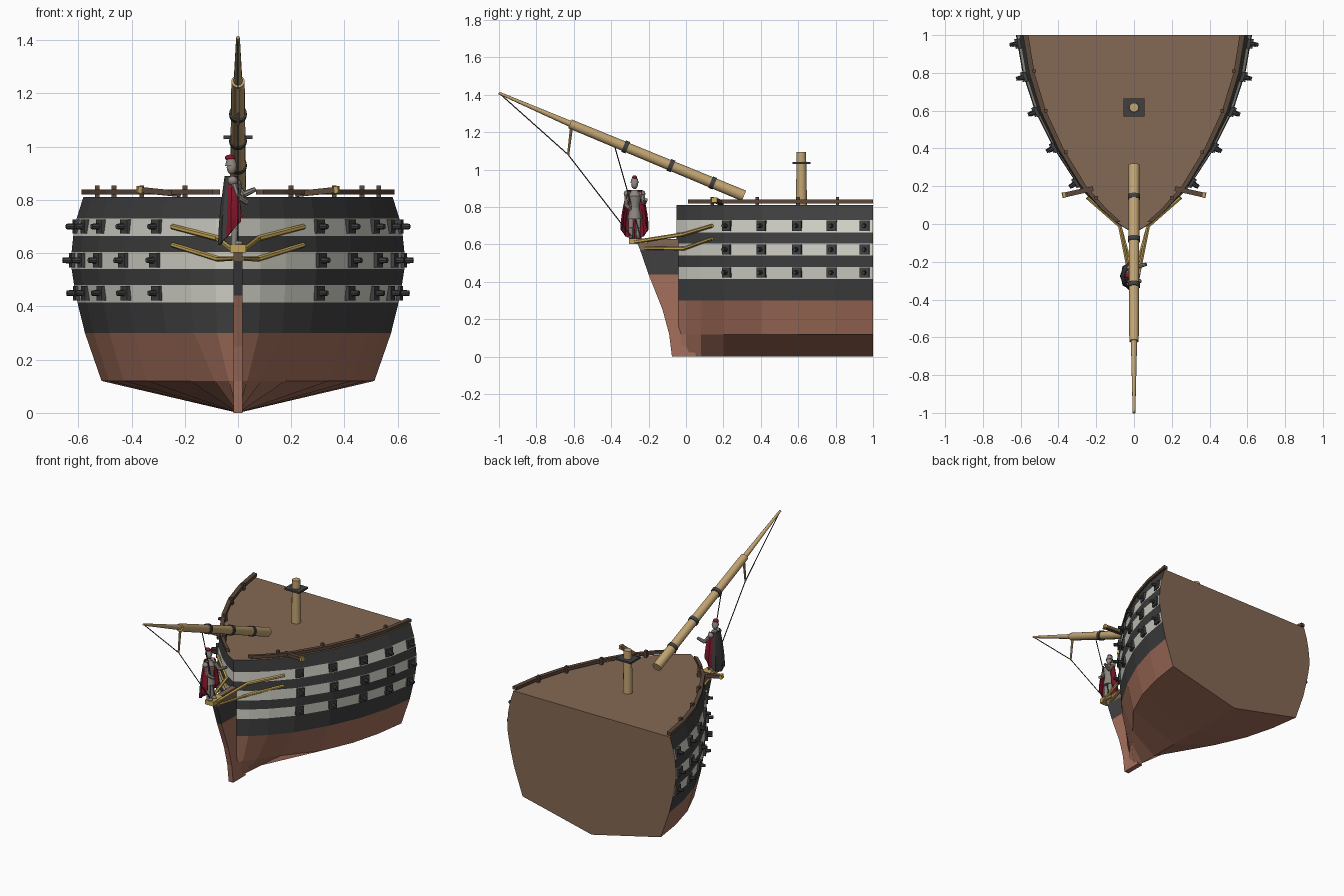
import bpy, bmesh, math
from mathutils import Vector, Matrix

if "Cube" in bpy.data.objects:
    bpy.data.objects.remove(bpy.data.objects["Cube"])


def material(name, r, g, b):
    """Flat material from display-space 0-255 values."""
    col = [((c / 255 + 0.055) / 1.055) ** 2.4 for c in (r, g, b)] + [1]
    m = bpy.data.materials.new(name)
    m.use_nodes = True
    m.diffuse_color = col
    m.node_tree.nodes["Principled BSDF"].inputs["Base Color"].default_value = col
    return m


COPPER = material("copper_red", 165, 112, 92)
BLACK = material("dark_paint", 64, 64, 64)
WHITE = material("off_white_paint", 212, 212, 202)
DECK = material("deck_brown", 132, 105, 84)
RAIL = material("rail_brown", 92, 72, 58)
WOOD = material("spar_wood", 194, 164, 114)
GOLD = material("gilded", 196, 164, 86)
RED = material("cape_red", 132, 22, 42)
STEEL = material("armour_grey", 140, 135, 128)


def finish(name, bm, mats, smooth=False):
    me = bpy.data.meshes.new(name)
    bmesh.ops.recalc_face_normals(bm, faces=bm.faces)
    bm.to_mesh(me)
    bm.free()
    for m in mats:
        me.materials.append(m)
    if smooth:
        me.polygons.foreach_set("use_smooth", [True] * len(me.polygons))
        me.set_sharp_from_angle(angle=math.radians(40))
    ob = bpy.data.objects.new(name, me)
    bpy.context.collection.objects.link(ob)
    return ob


def box(name, centre, size, mat, rot=None):
    bm = bmesh.new()
    mtx = Matrix.Translation(centre) @ (rot or Matrix()) @ Matrix.Diagonal((*size, 1))
    bmesh.ops.create_cube(bm, size=1, matrix=mtx)
    return finish(name, bm, [mat])


def rod(name, points, radii, mat, sides=12):
    """Tapered round bar through the given points."""
    bm = bmesh.new()
    for i, (a, b) in enumerate(zip(points, points[1:])):
        a, b = Vector(a), Vector(b)
        q = (b - a).to_track_quat('Z', 'Y').to_matrix().to_4x4()
        bmesh.ops.create_cone(bm, cap_ends=True, segments=sides, radius1=radii[i],
                              radius2=radii[i + 1], depth=(b - a).length,
                              matrix=Matrix.Translation((a + b) / 2) @ q)
    return finish(name, bm, [mat], sides > 6)


def ball(name, centre, size, mat):
    bm = bmesh.new()
    bmesh.ops.create_uvsphere(bm, u_segments=14, v_segments=8, radius=1,
                              matrix=Matrix.Translation(centre) @ Matrix.Diagonal((*size, 1)))
    return finish(name, bm, [mat], True)


# Hull shape: plan half-widths by station, and width factor by level
PLAN = [(-.05, 0), (0, .085), (.08, .18), (.2, .295), (.4, .425), (.6, .525), (.8, .59), (1, .625)]
LEVELS = [(0, 0, 0), (.12, .82, 0), (.3, .92, 0), (.415, .965, 1), (.48, .985, 2), (.54, 1, 1),
          (.605, 1, 2), (.665, .99, 1), (.73, .97, 2), (.81, .93, 1)]


def interp(table, t):
    for a, b in zip(table, table[1:]):
        if t <= b[0]:
            return a[1] + (b[1] - a[1]) * (t - a[0]) / (b[0] - a[0])
    return table[-1][1]


def half_width(y, z):
    w = interp(PLAN, y) * interp(LEVELS, z)
    fine = min(1, .5 + max(y, 0) * 1.2)
    return w * (fine if z < .2 else 1)


bm = bmesh.new()
rings = []
for y, _ in PLAN:
    rings.append({s: [bm.verts.new((s * half_width(y, z), y, z)) for z, _, _ in LEVELS]
                  for s in (-1, 1)})
for a, b in zip(rings, rings[1:]):
    for s in (-1, 1):
        for k in range(len(LEVELS) - 1):
            f = bm.faces.new((a[s][k], b[s][k], b[s][k + 1], a[s][k + 1]))
            f.material_index = LEVELS[k + 1][2]
    bm.faces.new((a[-1][-1], a[1][-1], b[1][-1], b[-1][-1])).material_index = 3
bm.faces.new(rings[-1][1] + rings[-1][-1][:0:-1]).material_index = 3
bmesh.ops.remove_doubles(bm, verts=bm.verts, dist=.0005)
finish("hull", bm, [COPPER, BLACK, WHITE, DECK])

# Stem and beak: rows of height, front edge, back edge and colour of the band above
ROWS = [(0, -.075, .06, 0), (.12, -.09, .0, 0), (.25, -.125, -.02, 0), (.44, -.2, -.02, 1),
        (.57, -.245, -.02, 2), (.63, -.27, -.02, 2)]
bm = bmesh.new()
rows = [[bm.verts.new((x, y, z)) for x, y in ((-.017, b), (-.017, f), (.017, f), (.017, b))]
        for z, f, b, _ in ROWS]
for lo, hi, row in zip(rows, rows[1:], ROWS):
    for i in range(4):
        j = (i + 1) % 4
        bm.faces.new((lo[i], lo[j], hi[j], hi[i])).material_index = row[3]
bm.faces.new(rows[0])
bm.faces.new(rows[-1]).material_index = 2
finish("stem", bm, [COPPER, BLACK, DECK])
box("figure_platform", (0, -.255, .617), (.06, .1, .03), GOLD)

# Guns in three rows per side, square to the hull
for s, side in ((1, "left"), (-1, "right")):
    for z in (.45, .573, .7):
        for n, y in enumerate((.22, .405, .595, .78, .955)):
            slope = (half_width(y + .03, z) - half_width(y - .03, z)) / .06
            if y > .95:
                slope = .17
            out = Vector((s, -slope, 0)).normalized()
            rot = out.to_track_quat('X', 'Z').to_matrix().to_4x4()
            base = Vector((s * half_width(y, z), y, z))
            label = f"{side}_{n}_{round(z * 100)}"
            box("gun_port_" + label, base, (.026, .052, .054), BLACK, rot)
            rod("gun_barrel_" + label, [base, base + out * .042], [.013, .01], BLACK, 8)

    # Bulwark rail, posts, cathead and head rails
    bm = bmesh.new()
    last = None
    for y in (.01, .08, .2, .4, .6, .8, 1):
        x = half_width(y, .81)
        ring = [bm.verts.new((s * (x + dx), y, z)) for dx, z in
                ((-.022, .82), (.006, .82), (.006, .84), (-.022, .84))]
        if last:
            for i in range(4):
                bm.faces.new((last[i], last[i - 1], ring[i - 1], ring[i]))
        else:
            bm.faces.new(ring)
        last = ring
    bm.faces.new(last)
    finish(f"{side}_rail", bm, [RAIL])
    for y in (.14, .38, .6, .81):
        box(f"{side}_rail_post", (s * (half_width(y, .81) - .022), y, .83), (.018, .018, .05), RAIL)
    turn = Matrix.Rotation(s * -.22, 4, 'Z') @ Matrix.Rotation(s * -.1, 4, 'Y')
    box(f"{side}_cathead", (s * .295, .17, .83), (.16, .026, .022), RAIL, turn)
    box(f"{side}_cathead_cap", (s * .372, .153, .838), (.014, .03, .026), GOLD, turn)
    rod(f"{side}_upper_head_rail", [(s * .02, -.29, .612), (s * .075, -.01, .655),
                                    (s * .248, .14, .7)], [.01, .011, .01], GOLD, 6)
    rod(f"{side}_lower_head_rail", [(s * .015, -.22, .58), (s * .075, -.01, .578),
                                    (s * .248, .14, .632)], [.008, .01, .009], GOLD, 6)

# Bowsprit, its bands, and the rigging below
foot, cap, tip = Vector((0, .31, .86)), Vector((0, -.62, 1.245)), Vector((0, -1, 1.41))
rod("bowsprit", [foot, cap], [.03, .025], WOOD, 16)
rod("jib_boom", [cap + Vector((0, .02, -.008)), tip], [.017, .007], WOOD)
axis = (cap - foot).normalized()
for t in (.18, .42, .68):
    c = foot.lerp(cap, t)
    rod("bowsprit_band", [c - axis * .012, c + axis * .012], [.033, .033], BLACK, 16)
striker = Vector((0, -.63, 1.08))
rod("dolphin_striker", [(0, -.612, 1.23), striker], [.008, .006], WOOD, 8)
rod("outer_stay", [tip, striker, (0, -.275, .62)], [.003, .003, .003], BLACK, 6)
rod("inner_stay", [(0, -.38, 1.12), (0, -.24, .63)], [.003, .003], BLACK, 6)

# Mast stump with its square top
rod("mast", [(0, .617, .81), (0, .617, 1.095)], [.03, .025], WOOD, 12)
box("mast_top", (0, .617, 1.035), (.11, .095, .012), BLACK)

# Armoured figure turned towards +x
CX, CY = -.02, -.275
for dy in (-.02, .02):
    rod("figure_leg", [(CX + .005, CY + dy, .63), (CX + .008, CY + dy, .69), (CX, CY + dy * .8, .77)],
        [.011, .013, .018], STEEL, 10)
    ball("figure_foot", (CX + .017, CY + dy, .638), (.022, .011, .009), STEEL)
    ball("figure_shoulder", (CX, CY + dy * 2, .872), (.019, .018, .018), STEEL)
rod("figure_skirt", [(CX, CY, .735), (CX, CY, .8)], [.038, .026], STEEL)
rod("figure_torso", [(CX, CY, .795), (CX, CY, .86), (CX, CY, .89)], [.026, .035, .016], STEEL)
ball("figure_head", (CX - .004, CY, .922), (.019, .018, .026), STEEL)
rod("figure_helmet", [(CX - .006, CY, .928), (CX - .006, CY, .953)], [.023, .016], STEEL)
ball("figure_plume", (CX - .01, CY, .958), (.02, .013, .012), RED)
rod("figure_right_arm", [(CX, CY - .04, .87), (CX + .02, CY - .045, .81), (CX + .055, CY - .025, .79)],
    [.013, .012, .01], STEEL, 8)
rod("figure_left_arm", [(CX, CY + .04, .87), (CX + .04, CY + .05, .82), (CX + .085, CY + .062, .84)],
    [.013, .012, .009], STEEL, 8)

# Cape: dark outside at the back, red on the wings and the lining
bm = bmesh.new()
grid = []
for i in range(13):
    a = math.radians(-125 + i * 250 / 12)
    hem = .63 + .09 * (1 - math.cos(a)) / 1.6
    column = []
    for k in range(6):
        t = k / 5
        r = (.042 + .03 * math.sin(t * 1.6)) * (1 + .06 * t * math.cos(i * math.pi))
        column.append(bm.verts.new((CX - r * .72 * math.cos(a), CY + r * math.sin(a),
                                    .89 + (hem - .89) * t)))
    grid.append(column)
for i in range(12):
    for k in range(5):
        f = bm.faces.new((grid[i][k], grid[i][k + 1], grid[i + 1][k + 1], grid[i + 1][k]))
        f.material_index = 0 if 2 < i < 9 else 1
bm.normal_update()
bm.faces.ensure_lookup_table()
mid = bm.faces[30]
flip = mid.normal.x > 0
cape = finish("figure_cape", bm, [BLACK, RED, RED])
if cape.data.polygons[30].normal.x > 0:
    cape.data.flip_normals()
solid = cape.modifiers.new("thickness", 'SOLIDIFY')
solid.thickness = .005
solid.material_offset = 1
